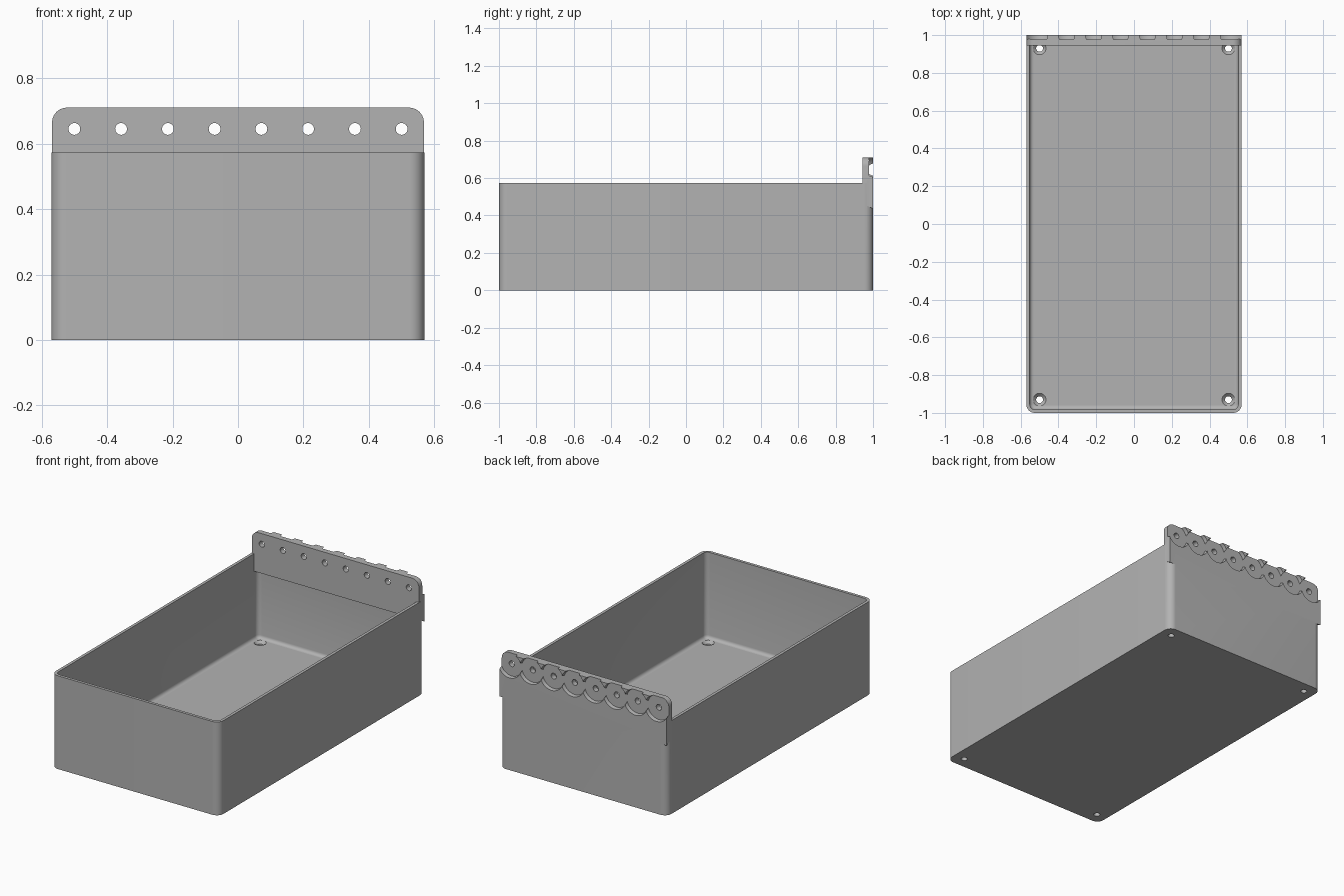
import bpy, bmesh, math
from mathutils import Vector, Matrix

cube = bpy.data.objects.get("Cube")
if cube:
    bpy.data.objects.remove(cube, do_unlink=True)

grey = bpy.data.materials.new("mid grey plastic")
grey.use_nodes = True
colour = (0.45, 0.45, 0.45, 1)
grey.diffuse_color = colour
grey.node_tree.nodes["Principled BSDF"].inputs["Base Color"].default_value = colour

W, D, H = 0.57, 1.0, 0.573          # half width, half depth, wall height
PLATE_TOP, PLATE_FRONT = 0.71, 0.945
WALL, FLOOR = 0.018, 0.045
HOLE_Z, PITCH = 0.645, 1 / 7


def make_object(name, bm):
    bmesh.ops.recalc_face_normals(bm, faces=bm.faces[:])
    mesh = bpy.data.meshes.new(name)
    bm.to_mesh(mesh)
    bm.free()
    obj = bpy.data.objects.new(name, mesh)
    mesh.materials.append(grey)
    bpy.context.collection.objects.link(obj)
    return obj


def rounded_rect(hx, hy, r, steps=10):
    pts = []
    for i, (sx, sy) in enumerate([(1, 1), (-1, 1), (-1, -1), (1, -1)]):
        for k in range(steps + 1):
            a = (i + k / steps) * math.pi / 2
            pts.append((sx * (hx - r) + r * math.cos(a), sy * (hy - r) + r * math.sin(a)))
    return pts


def combine(target, other, operation):
    mod = target.modifiers.new(operation, 'BOOLEAN')
    mod.operation, mod.solver, mod.object = operation, 'EXACT', other
    bpy.context.view_layer.objects.active = target
    bpy.ops.object.modifier_apply(modifier=mod.name)
    bpy.data.objects.remove(other, do_unlink=True)


def cutter(centre, r1, r2, depth, along_y=False, sides=48):
    bm = bmesh.new()
    rot = Matrix.Rotation(-math.pi / 2, 4, 'X') if along_y else Matrix()
    bmesh.ops.create_cone(bm, cap_ends=True, segments=sides, radius1=r1, radius2=r2,
                          depth=depth, matrix=Matrix.Translation(Vector(centre)) @ rot)
    obj = make_object("cutter", bm)
    obj.hide_render = True
    return obj


# Bin: outer skin, rim, inner skin, then a rounded edge down to the floor
bm = bmesh.new()
sections = [(0, 0), (0, H), (WALL, H)]
fillet = 0.02
for k in range(5):
    a = k / 4 * math.pi / 2
    sections.append((WALL + fillet * (1 - math.cos(a)), FLOOR + fillet * (1 - math.sin(a))))
rings = []
for inset, z in sections:
    outline = rounded_rect(W - inset, D - inset, 0.045 - inset)
    rings.append([bm.verts.new((x, y, z)) for x, y in outline])
for low, high in zip(rings, rings[1:]):
    for i in range(len(low)):
        j = (i + 1) % len(low)
        bm.faces.new((low[i], low[j], high[j], high[i]))
bm.faces.new(rings[0])
bm.faces.new(rings[-1])
storage_bin = make_object("storage_bin", bm)

# Mounting plate: side profile extruded across, with rounded top corners
bm = bmesh.new()
profile = [(PLATE_FRONT, PLATE_TOP), (D, PLATE_TOP), (D, 0.435), (PLATE_FRONT, 0.465)]
half = W - 0.002
face = bm.faces.new([bm.verts.new((-half, y, z)) for y, z in profile])
ext = bmesh.ops.extrude_face_region(bm, geom=[face])["geom"]
bmesh.ops.translate(bm, vec=(2 * half, 0, 0),
                    verts=[v for v in ext if isinstance(v, bmesh.types.BMVert)])
corners = [e for e in bm.edges if all(v.co.z > 0.7 for v in e.verts)
           and abs(e.verts[0].co.x - e.verts[1].co.x) < 0.01]
bmesh.ops.bevel(bm, geom=corners, offset=0.045, segments=10, profile=0.5, affect='EDGES')
combine(storage_bin, make_object("mounting_plate", bm), 'UNION')

# Row of through holes, each in a round recess on the back of the plate
for i in range(8):
    x = -0.5 + i * PITCH
    combine(storage_bin, cutter((x, 0.995, HOLE_Z), 0.075, 0.081, 0.034, True), 'DIFFERENCE')
    combine(storage_bin, cutter((x, 0.97, HOLE_Z), 0.018, 0.018, 0.2, True, 32), 'DIFFERENCE')

# Countersunk screw holes in the floor corners
for x in (-0.5, 0.5):
    for y in (-0.93, 0.93):
        combine(storage_bin, cutter((x, y, 0.02), 0.018, 0.018, 0.2, sides=32), 'DIFFERENCE')
        combine(storage_bin, cutter((x, y, FLOOR - 0.008), 0.016, 0.036, 0.02), 'DIFFERENCE')

bpy.ops.object.select_all(action='DESELECT')
storage_bin.select_set(True)
bpy.context.view_layer.objects.active = storage_bin
bpy.ops.object.shade_smooth_by_angle(angle=math.radians(30))
